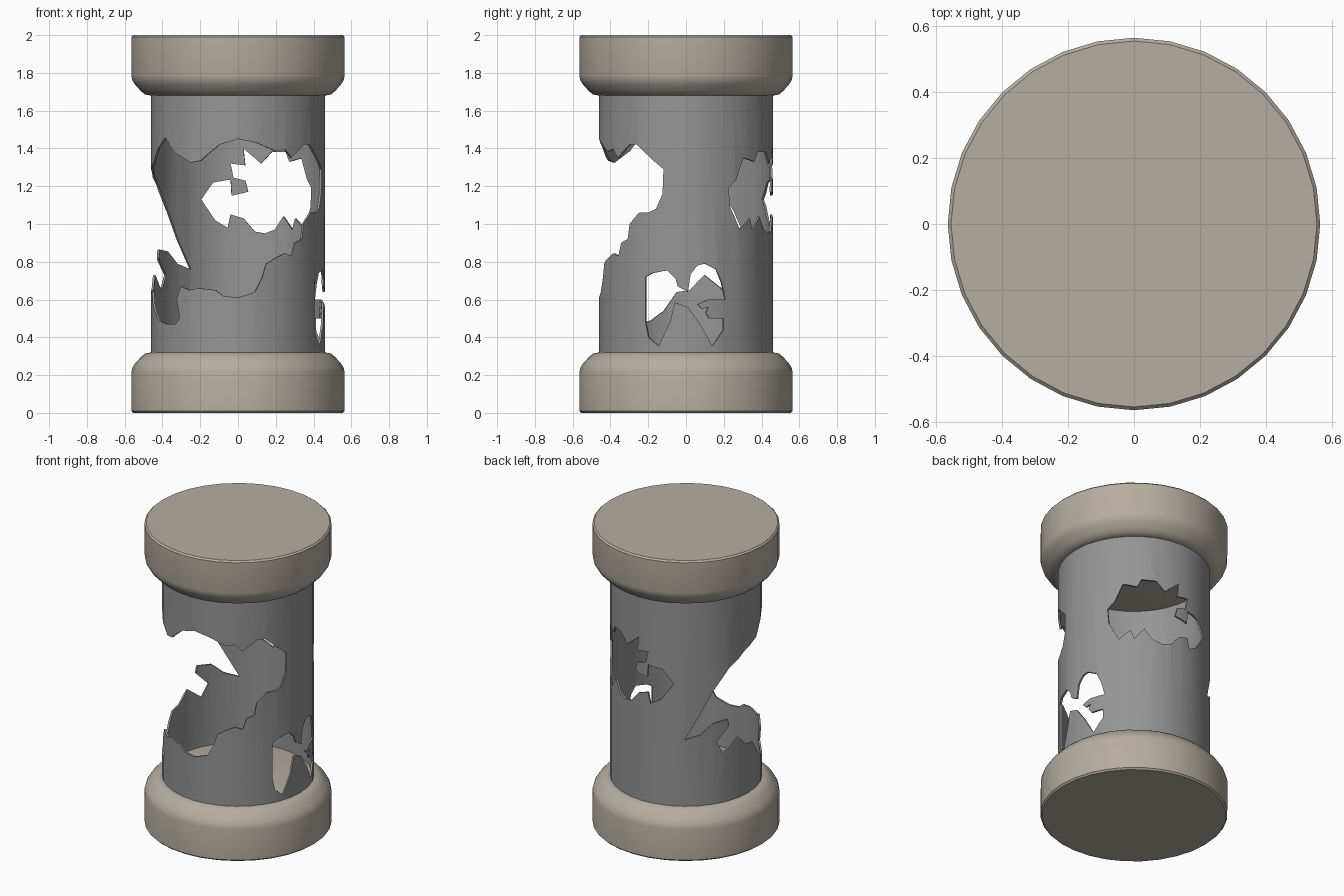
import bpy, bmesh, math
from mathutils import Vector
from mathutils.geometry import tessellate_polygon

if "Cube" in bpy.data.objects:
    bpy.data.objects.remove(bpy.data.objects["Cube"])

SIDES = 32
STEP = 360 / SIDES
R = 0.46            # tube radius


def material(name, color):
    m = bpy.data.materials.new(name)
    m.diffuse_color = (*color, 1)
    m.use_nodes = True
    m.node_tree.nodes["Principled BSDF"].inputs["Base Color"].default_value = m.diffuse_color
    return m


stone = material("beige_cap", (0.47, 0.42, 0.355))
glass = material("grey_tube", (0.30, 0.30, 0.30))


def finish(bm, name, mat, angle):
    me = bpy.data.meshes.new(name)
    bm.to_mesh(me)
    bm.free()
    me.materials.append(mat)
    ob = bpy.data.objects.new(name, me)
    bpy.context.collection.objects.link(ob)
    bpy.ops.object.select_all(action='DESELECT')
    ob.select_set(True)
    bpy.context.view_layer.objects.active = ob
    bpy.ops.object.shade_smooth_by_angle(angle=math.radians(angle))
    return ob


# End caps: one lathe profile, flipped for the top
PROFILE = [(0.555, 0), (0.565, 0.01), (0.565, 0.215), (0.559, 0.24), (0.543, 0.265),
           (0.515, 0.295), (0.495, 0.313), (0.465, 0.32)]


def cap(name, flip):
    bm = bmesh.new()
    rings = []
    for r, z in PROFILE:
        z = 2 - z if flip else z
        rings.append([bm.verts.new((r * math.sin(math.radians(i * STEP)),
                                    -r * math.cos(math.radians(i * STEP)), z))
                      for i in range(SIDES)])
    for a, b in zip(rings, rings[1:]):
        for i in range(SIDES):
            j = (i + 1) % SIDES
            bm.faces.new((a[i], a[j], b[j], b[i]))
    bm.faces.new(rings[0])
    bm.faces.new(rings[-1])
    bmesh.ops.recalc_face_normals(bm, faces=bm.faces)
    finish(bm, name, stone, 42)


cap("bottom_cap", False)
cap("top_cap", True)


# Hole outlines: points read in a side view, turned into (angle, height);
# angle 0 is the front, positive towards the right
def arc(v):
    return math.degrees(math.asin(max(-1, min(1, v / R))))


def front(*p): return [(arc(x), z) for x, z in p]
def right(*p): return [(90 + arc(y), z) for y, z in p]
def left(*p): return [(-90 - arc(y), z) for y, z in p]
def back(*p): return [(180 - arc(x), z) for x, z in p]
def back_left(*p): return [(-180 - arc(x), z) for x, z in p]


big_hole = (
    front((-.385, 1.46), (-.345, 1.385), (-.25, 1.325), (-.2, 1.335), (-.1, 1.42), (0, 1.45),
          (.1, 1.43), (.2, 1.385), (.25, 1.395), (.285, 1.35))
    + right((-.3, 1.42), (-.26, 1.42), (-.2, 1.36), (-.12, 1.29), (-.125, 1.16), (-.16, 1.08),
            (-.2, 1.06), (-.25, 1.06), (-.3, 1.0), (-.31, .92), (-.345, .9), (-.36, .83))
    + front((.25, .845), (.2, .82), (.15, .79), (.13, .72), (.09, .64), (0, .61), (-.08, .62),
            (-.12, .65), (-.21, .66), (-.26, .65), (-.305, .67), (-.325, .6), (-.31, .5),
            (-.33, .47), (-.38, .47), (-.42, .49))
    + left((-.12, .54), (-.05, .64), (.02, .65), (.1, .73), (.2, .65), (.24, .73),
           (.16, .82), (.17, .865))
    + back_left((-.38, .855), (-.33, .79), (-.257, .76), (-.285, .82), (-.33, .93),
                (-.38, 1.07), (-.43, 1.2))
    + left((.03, 1.28), (-.1, 1.32), (-.18, 1.4)))

back_hole = back(
    (-.2, 1.13), (-.135, 1.22), (-.04, 1.235), (-.035, 1.15), (.055, 1.17), (.04, 1.23),
    (-.025, 1.245), (-.04, 1.32), (.04, 1.31), (.03, 1.4), (.125, 1.32), (.18, 1.38),
    (.26, 1.38), (.28, 1.33), (.345, 1.35), (.375, 1.235), (.4, 1.19), (.396, 1.09),
    (.36, .97), (.31, 1.03), (.295, .97), (.245, 1.04), (.2, .97), (.145, .95), (.09, .96),
    (.03, 1.03), (-.04, 1.05), (-.055, .98), (-.125, 1.02))

right_hole = right(
    (-.215, .72), (-.18, .74), (-.1, .755), (-.055, .71), (-.045, .67), (.01, .64),
    (.025, .735), (.06, .78), (.1, .79), (.16, .76), (.19, .69), (.21, .6), (.12, .6),
    (.06, .575), (.085, .55), (.12, .56), (.105, .53), (.125, .5), (.2, .5), (.2, .44),
    (.14, .355), (.075, .47), (.01, .56), (-.06, .585), (-.085, .48), (-.115, .42),
    (-.145, .355), (-.2, .4), (-.215, .48))

# Broken tube: flat sheet with holes, sliced at every side, then wrapped
START = -13 * STEP
END = START + 360
sheet = [(START, .3), (END, .3), (END, 1.71), (START, 1.71)]
loops = [[Vector((a / 100, z, 0)) for a, z in lp]
         for lp in (sheet, big_hole, back_hole, right_hole)]
bm = bmesh.new()
verts = [bm.verts.new(p) for lp in loops for p in lp]
for tri in tessellate_polygon(loops):
    bm.faces.new([verts[i] for i in tri])
for i in range(1, SIDES):
    bmesh.ops.bisect_plane(bm, geom=bm.verts[:] + bm.edges[:] + bm.faces[:], dist=1e-6,
                           plane_co=((START + i * STEP) / 100, 0, 0), plane_no=(1, 0, 0))
for v in bm.verts:
    t = v.co.x * 100 / STEP
    k = math.floor(t + 1e-4)
    p, q = (Vector((R * math.sin(math.radians(n * STEP)), -R * math.cos(math.radians(n * STEP)), 0))
            for n in (k, k + 1))
    v.co = p.lerp(q, max(0, t - k)) + Vector((0, 0, v.co.y))
bmesh.ops.remove_doubles(bm, verts=bm.verts, dist=1e-4)
bm.normal_update()
for f in bm.faces:
    c = f.calc_center_median()
    if f.normal.x * c.x + f.normal.y * c.y < 0:
        f.normal_flip()
bmesh.ops.dissolve_limit(bm, angle_limit=math.radians(2), verts=bm.verts, edges=bm.edges)
tube = finish(bm, "broken_tube", glass, 30)
wall = tube.modifiers.new("wall", 'SOLIDIFY')
wall.thickness = 0.012
wall.offset = -1
bpy.ops.object.modifier_apply(modifier=wall.name)
bpy.ops.object.shade_smooth_by_angle(angle=math.radians(30))
